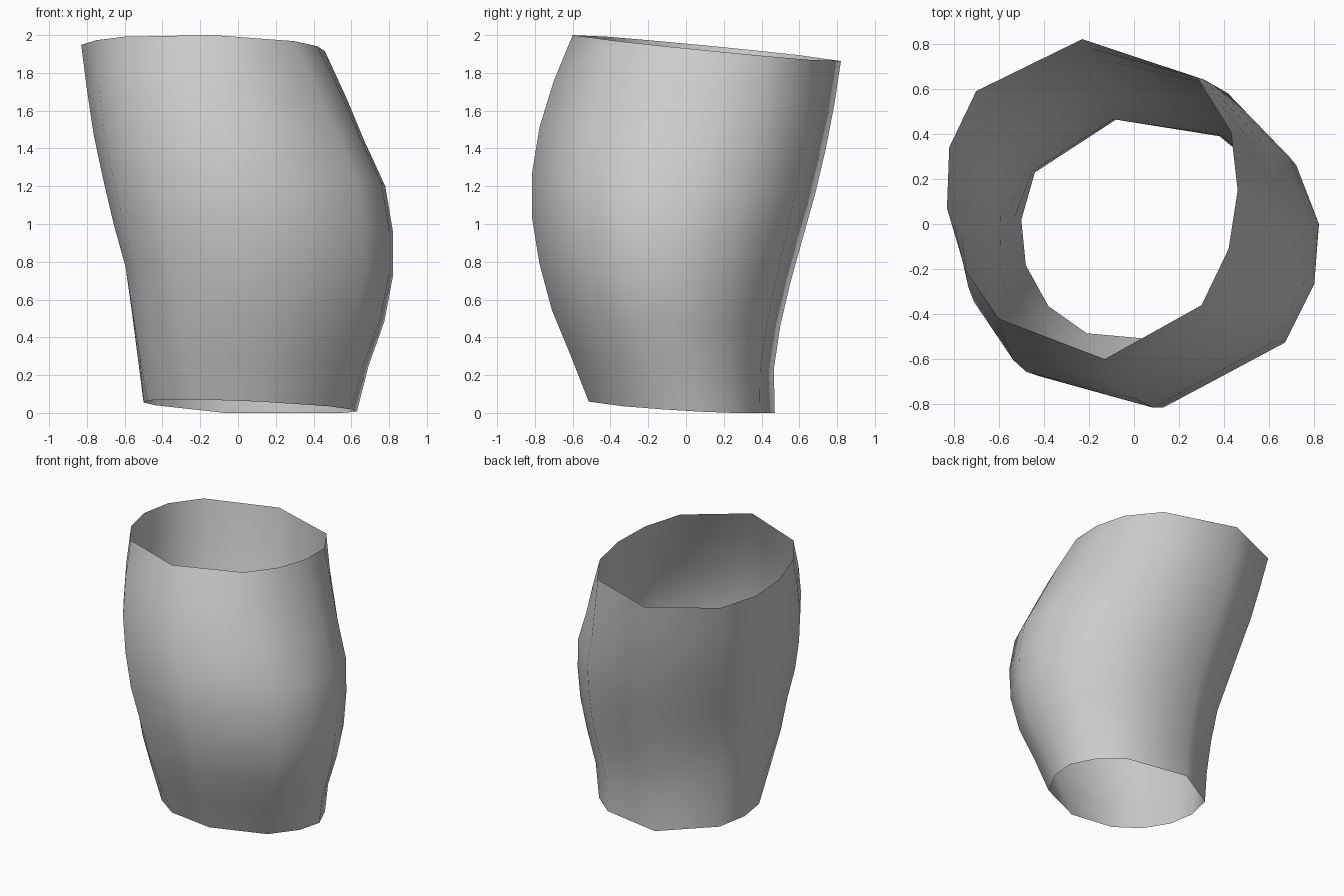
import bpy, bmesh

if "Cube" in bpy.data.objects:
    bpy.data.objects.remove(bpy.data.objects["Cube"])

# Twelve-sided cross-sections (x, y), same starting corner: bottom, middle, top
BOTTOM = [(.12, -.51), (.48, -.33), (.60, -.12), (.63, .07), (.55, .25), (.38, .39),
          (-.07, .47), (-.44, .23), (-.50, .02), (-.48, -.18), (-.38, -.36), (-.21, -.48)]
MIDDLE = [(.13, -.81), (.67, -.52), (.80, -.26), (.82, .01), (.72, .27), (.44, .54),
          (-.13, .63), (-.53, .38), (-.65, .14), (-.66, -.13), (-.61, -.42), (-.42, -.67)]
TOP = [(-.13, -.60), (.30, -.36), (.42, -.11), (.46, .15), (.43, .41), (.28, .65),
       (-.23, .82), (-.70, .59), (-.82, .34), (-.83, .07), (-.75, -.20), (-.60, -.42)]

# Silhouette limits from bottom to top, one value per ring
X_MIN = [-.50, -.53, -.56, -.595, -.66, -.715, -.765, -.80, -.83]
X_MAX = [.63, .69, .775, .82, .82, .78, .67, .57, .46]
Y_MIN = [-.515, -.61, -.71, -.775, -.815, -.815, -.775, -.70, -.60]
Y_MAX = [.47, .465, .50, .555, .62, .685, .74, .785, .82]
RINGS = len(X_MIN)


def fit(values, low, high):
    """Stretch values so that they span low..high."""
    a, b = min(values), max(values)
    return [low + (v - a) / (b - a) * (high - low) for v in values]


def blend(axis, t):
    """Quadratic blend through the three cross-sections."""
    wb, wm, wt = (1 - t) * (1 - 2 * t), 4 * t * (1 - t), t * (2 * t - 1)
    return [wb * p[axis] + wm * q[axis] + wt * r[axis]
            for p, q, r in zip(BOTTOM, MIDDLE, TOP)]


# Slanted rims
low_z = [max(0, .06 - .056 * (y + .5) - .04 * (x - .1)) for x, y in BOTTOM]
low_z[6] = 0
high_z = [min(2, 2 - .098 * (y + .6) - .02 * (x + .13)) for x, y in TOP]

# Curved open sleeve, lofted ring by ring
bm = bmesh.new()
rings = []
for i in range(RINGS):
    t = i / (RINGS - 1)
    xs = fit(blend(0, t), X_MIN[i], X_MAX[i])
    ys = fit(blend(1, t), Y_MIN[i], Y_MAX[i])
    zs = [a + (b - a) * t for a, b in zip(low_z, high_z)]
    rings.append([bm.verts.new(co) for co in zip(xs, ys, zs)])
for lower, upper in zip(rings, rings[1:]):
    for j in range(len(lower)):
        k = (j + 1) % len(lower)
        bm.faces.new((lower[j], lower[k], upper[k], upper[j])).smooth = True

mesh = bpy.data.meshes.new("curved_sleeve")
bm.to_mesh(mesh)
bm.free()
sleeve = bpy.data.objects.new("curved_sleeve", mesh)
bpy.context.collection.objects.link(sleeve)
